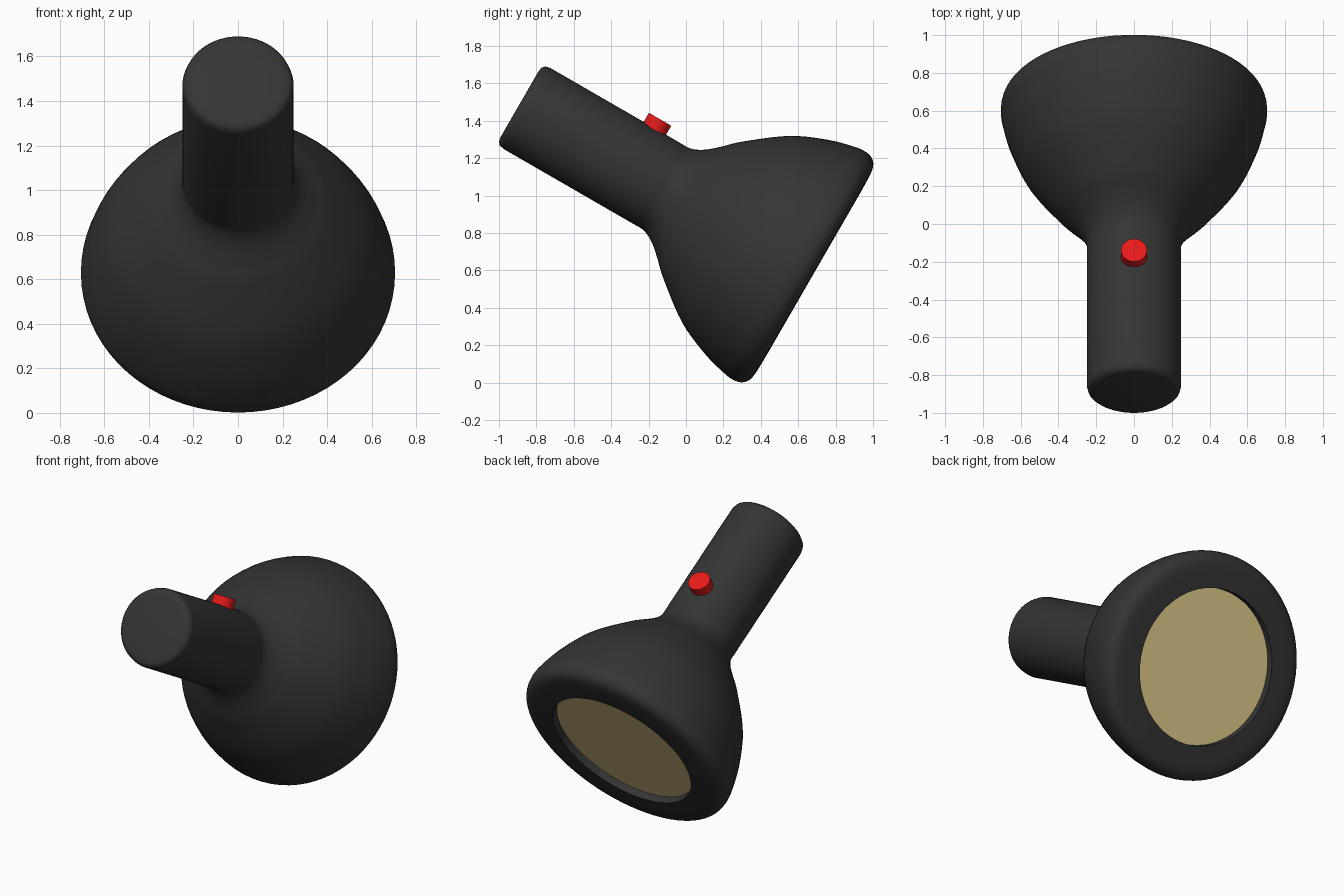
import bpy, bmesh
from math import radians
from mathutils import Matrix, Vector

if "Cube" in bpy.data.objects:
    bpy.data.objects.remove(bpy.data.objects["Cube"])

# torch frame: local z runs along the beam (30 degrees downward), local -y is "up" on the handle
FRAME = Matrix.Translation((0, 0.422, 0.731)) @ Matrix.Rotation(radians(-120), 4, 'X')


def material(name, rgb):
    m = bpy.data.materials.new(name)
    m.diffuse_color = (*rgb, 1)
    m.use_nodes = True
    m.node_tree.nodes["Principled BSDF"].inputs["Base Color"].default_value = m.diffuse_color
    return m


def smooth_path(pts, steps=5):
    """Catmull-Rom through (radius, axial) points."""
    p = [Vector(q) for q in [pts[0]] + pts + [pts[-1]]]
    out = []
    for a, b, c, d in zip(p, p[1:], p[2:], p[3:]):
        for i in range(steps):
            t = i / steps
            out.append(0.5 * (2 * b + (c - a) * t + (2 * a - 5 * b + 4 * c - d) * t * t
                              + (3 * b - a - 3 * c + d) * t ** 3))
    return [tuple(v) for v in out] + [pts[-1]]


def lathe(name, profile, mat, matrix, steps=72, angle=35):
    bm = bmesh.new()
    vs = [bm.verts.new((r, 0, z)) for r, z in profile]
    es = [bm.edges.new(e) for e in zip(vs, vs[1:])]
    bmesh.ops.spin(bm, geom=vs + es, axis=(0, 0, 1), cent=(0, 0, 0),
                   angle=radians(360), steps=steps, use_merge=True)
    bmesh.ops.remove_doubles(bm, verts=bm.verts, dist=1e-5)
    bmesh.ops.recalc_face_normals(bm, faces=bm.faces)
    me = bpy.data.meshes.new(name)
    bm.to_mesh(me)
    bm.free()
    me.materials.append(mat)
    ob = bpy.data.objects.new(name, me)
    bpy.context.collection.objects.link(ob)
    ob.matrix_world = matrix
    bpy.context.view_layer.objects.active = ob
    ob.select_set(True)
    bpy.ops.object.shade_smooth_by_angle(angle=radians(angle))
    ob.select_set(False)
    return ob


black = material("black_plastic", (0.035, 0.035, 0.035))
red = material("red_button", (0.8, 0.01, 0.01))
glow = material("lens_cream", (0.8, 0.63, 0.28))

# body: rounded butt, straight handle, flared head, rolled rim, recess
butt = [(0, -1.515), (0.205, -1.515), (0.228, -1.510), (0.243, -1.497), (0.25, -1.47)]
flare = smooth_path([(0.25, -0.66), (0.253, -0.60), (0.285, -0.535), (0.345, -0.465),
                     (0.425, -0.38), (0.575, -0.18), (0.66, 0.01), (0.698, 0.15),
                     (0.705, 0.21), (0.695, 0.255), (0.665, 0.285), (0.61, 0.297), (0.485, 0.30)])
recess = [(0.485, 0.245), (0, 0.245)]
lathe("torch_body", butt + flare + recess, black, FRAME)

# lens sitting in the recess
lathe("lens", [(0.484, 0.245), (0.484, 0.252), (0, 0.252)], glow, FRAME)

# push button on top of the handle
button_frame = FRAME @ Matrix.Translation((0, 0, -0.824)) @ Matrix.Rotation(radians(90), 4, 'X')
lathe("button", [(0, 0.2), (0.069, 0.2), (0.069, 0.306), (0, 0.306)], red, button_frame, 32)
